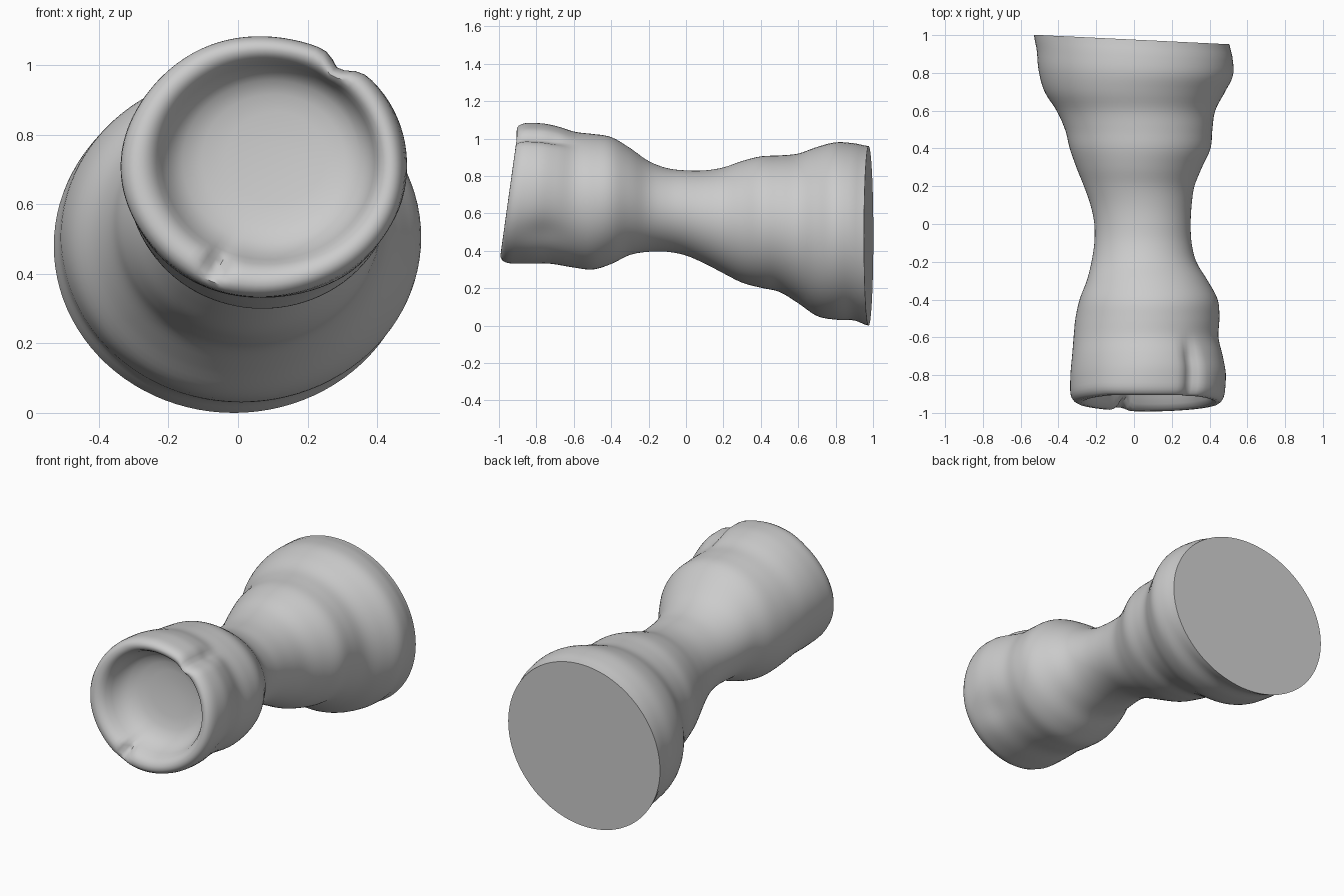
import bpy, bmesh, math

SIDES = 96
# Outline of the body along its length: y, x min, x max, z min, z max
STATIONS = [
    (-0.95, -0.335, 0.480, 0.335, 1.085),
    (-0.80, -0.335, 0.488, 0.330, 1.080),
    (-0.70, -0.328, 0.470, 0.330, 1.062),
    (-0.60, -0.320, 0.447, 0.312, 1.036),
    (-0.50, -0.310, 0.452, 0.300, 1.025),
    (-0.40, -0.288, 0.443, 0.330, 1.008),
    (-0.30, -0.250, 0.390, 0.378, 0.950),
    (-0.20, -0.225, 0.330, 0.395, 0.880),
    (-0.10, -0.210, 0.305, 0.395, 0.842),
    (0.00, -0.210, 0.300, 0.375, 0.830),
    (0.10, -0.230, 0.305, 0.332, 0.830),
    (0.20, -0.265, 0.320, 0.280, 0.846),
    (0.30, -0.305, 0.360, 0.230, 0.880),
    (0.40, -0.340, 0.405, 0.203, 0.905),
    (0.50, -0.365, 0.415, 0.180, 0.910),
    (0.60, -0.410, 0.430, 0.120, 0.920),
    (0.70, -0.475, 0.480, 0.052, 0.955),
    (0.80, -0.505, 0.524, 0.032, 0.980),
    (0.90, -0.515, 0.522, 0.028, 0.975),
    (0.976, -0.530, 0.506, 0.000, 0.960),
]
# Rounded lip and bowl at the front: scale of the outline, y
LIP = [(0.35, -0.775), (0.5, -0.785), (0.62, -0.805), (0.70, -0.84), (0.745, -0.88),
       (0.78, -0.915), (0.82, -0.937), (0.87, -0.947), (0.92, -0.946), (0.96, -0.935),
       (0.985, -0.918), (0.997, -0.90)]


def outline(y):
    """Smooth interpolation between the stations."""
    n = len(STATIONS)
    i = max(k for k in range(n - 1) if STATIONS[k][0] <= y or k == 0)
    p = [STATIONS[min(max(i + k, 0), n - 1)] for k in (-1, 0, 1, 2)]
    t = (y - p[1][0]) / (p[2][0] - p[1][0])
    return [0.5 * (2 * b + (c - a) * t + (2 * a - 5 * b + 4 * c - d) * t * t
                   + (3 * b - a - 3 * c + d) * t ** 3)
            for a, b, c, d in list(zip(*p))[1:]]


def ramp(v):
    v = min(max(v, 0), 1)
    return v * v * (3 - 2 * v)


def bump(a, centre, width):
    d = math.radians((math.degrees(a) - centre + 180) % 360 - 180)
    return math.exp(-(d / math.radians(width)) ** 2)


def point(s, a, scale=1.0):
    x0, x1, z0, z1 = outline(s)
    front = ramp((-0.5 - s) / 0.4)
    outer = ramp((scale - 0.7) / 0.3)
    # groove across the upper right of the lip, shallow dent low on the side
    r = scale - 0.085 * outer * bump(a, 55, 6) * ramp((-0.56 - s) / 0.2)
    r -= 0.035 * bump(a, 326, 13) * math.exp(-((s + 0.75) / 0.11) ** 2) * outer
    # gentle unevenness of the front half
    r += 0.006 * outer * front * math.sin(5 * a + 9 * s)
    lift = 0.05 * (1 - scale)
    x = (x0 + x1) / 2 + (x1 - x0) / 2 * r * math.cos(a) + lift
    z = (z0 + z1) / 2 + (z1 - z0) / 2 * r * math.sin(a) + lift
    # leaning front lip with a nick, slanted back face
    y = s + front * 0.14 * (min(z, 1.0) - 0.70)
    y += 0.06 * bump(a, 246, 5) * front * math.exp(-((scale - 0.84) / 0.09) ** 2)
    y -= 0.0485 * x * ramp((s - 0.6) / 0.376)
    return x, y, z


def ring(bm, s, scale=1.0):
    return [bm.verts.new(point(s, 2 * math.pi * i / SIDES, scale)) for i in range(SIDES)]


# Body: bowl floor, lip, waisted stem, flared base
bm = bmesh.new()
rings = [ring(bm, s, k) for k, s in LIP]
STEPS = 84
rings += [ring(bm, -0.88 + 1.856 * i / STEPS) for i in range(STEPS + 1)]
for a, b in zip(rings, rings[1:]):
    for i in range(SIDES):
        j = (i + 1) % SIDES
        bm.faces.new((a[i], a[j], b[j], b[i]))
hub = bm.verts.new(point(-0.768, 0, 0.0))
for i in range(SIDES):
    bm.faces.new((hub, rings[0][(i + 1) % SIDES], rings[0][i]))
bm.faces.new(rings[-1])  # flat back face
bmesh.ops.recalc_face_normals(bm, faces=bm.faces[:])

mesh = bpy.data.meshes.new("waisted_body")
bm.to_mesh(mesh)
bm.free()
body = bpy.data.objects.new("waisted_body", mesh)
bpy.context.collection.objects.link(body)
bpy.context.view_layer.objects.active = body
body.select_set(True)
bpy.ops.object.shade_smooth_by_angle(angle=math.radians(50))
